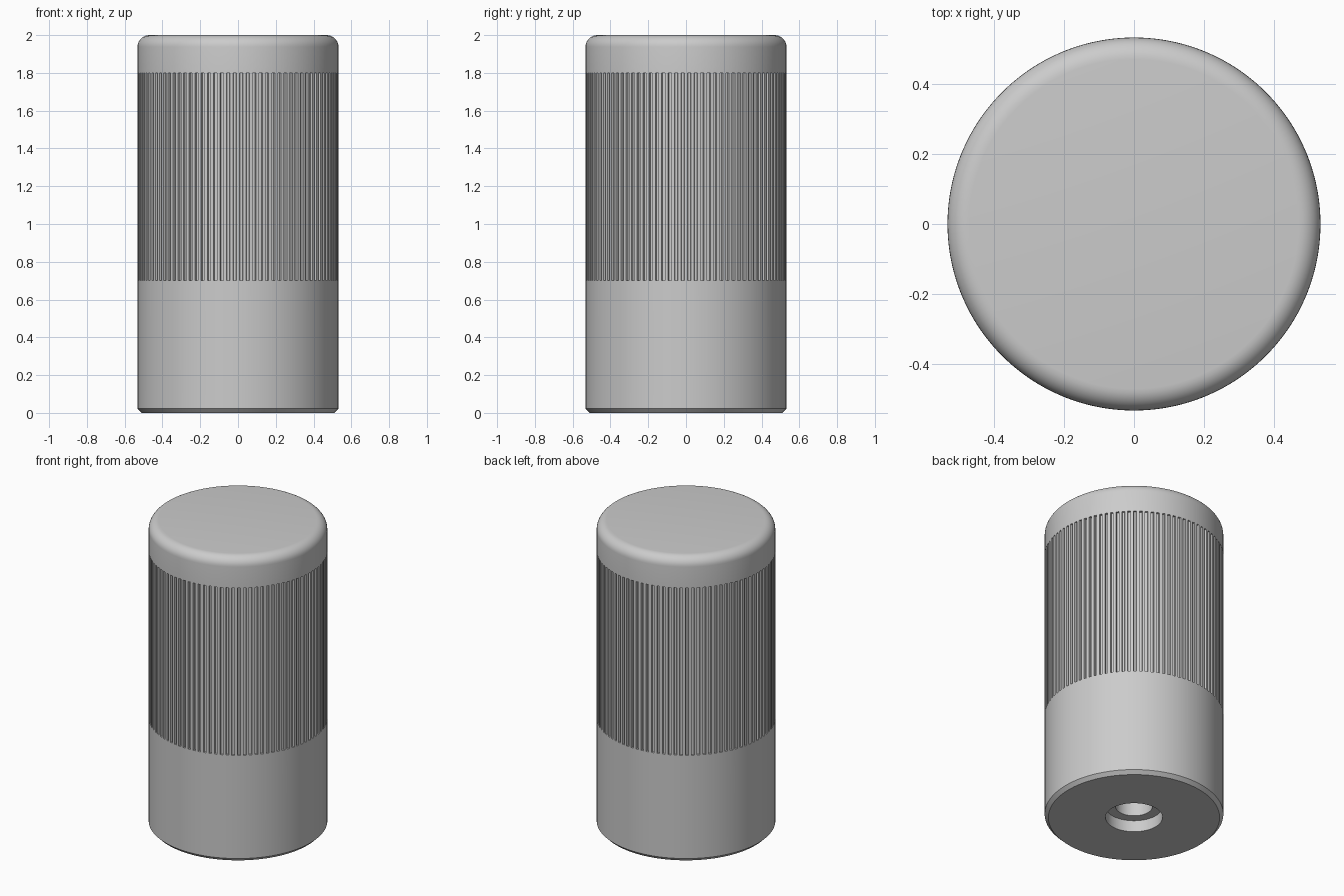
import bpy, bmesh, math

if "Cube" in bpy.data.objects:
    bpy.data.objects.remove(bpy.data.objects["Cube"])

R = 0.532          # body radius
GROOVES = 96       # number of knurl grooves
DEPTH = 0.014      # groove depth
STEP = 2 * math.pi / GROOVES

# One knurl period: (fraction of period, lies at groove bottom)
PERIOD = [(-0.25, False), (0.25, False), (0.30, True), (0.70, True)]

# Profile from the bore end, out along the base and up to the top: (radius, z, grooved)
profile = [(0.11, 1.2, False), (0.11, 0.075, False),    # shaft bore
           (0.17, 0.075, False), (0.17, 0.0, False),    # counterbore
           (R - 0.022, 0.0, False), (R, 0.022, False),  # base chamfer
           (R, 0.70, False), (R, 0.70, True),           # grooved grip band
           (R, 1.80, True), (R, 1.80, False)]
F = 0.062                                               # rounded top edge
for i in range(9):
    a = math.pi / 2 * i / 8
    profile.append((R - F + F * math.cos(a), 2 - F + F * math.sin(a), False))

bm = bmesh.new()
rings = []
for r, z, grooved in profile:
    ring = []
    for k in range(GROOVES):
        for frac, low in PERIOD:
            a = (k + frac) * STEP
            rr = r - DEPTH if grooved and low else r
            ring.append(bm.verts.new((rr * math.cos(a), rr * math.sin(a), z)))
    rings.append(ring)

for lo, hi in zip(rings, rings[1:]):
    n = len(lo)
    for i in range(n):
        j = (i + 1) % n
        bm.faces.new((lo[i], lo[j], hi[j], hi[i]))
bm.faces.new(rings[-1])               # top cap
bm.faces.new(rings[0][::-1])          # bore end
bmesh.ops.remove_doubles(bm, verts=bm.verts, dist=1e-5)
bmesh.ops.recalc_face_normals(bm, faces=bm.faces)

mesh = bpy.data.meshes.new("control_knob")
bm.to_mesh(mesh)
bm.free()
knob = bpy.data.objects.new("control_knob", mesh)
bpy.context.collection.objects.link(knob)

# Smooth body with crisp groove and chamfer edges
bpy.context.view_layer.objects.active = knob
knob.select_set(True)
bpy.ops.object.shade_smooth_by_angle(angle=math.radians(30))
